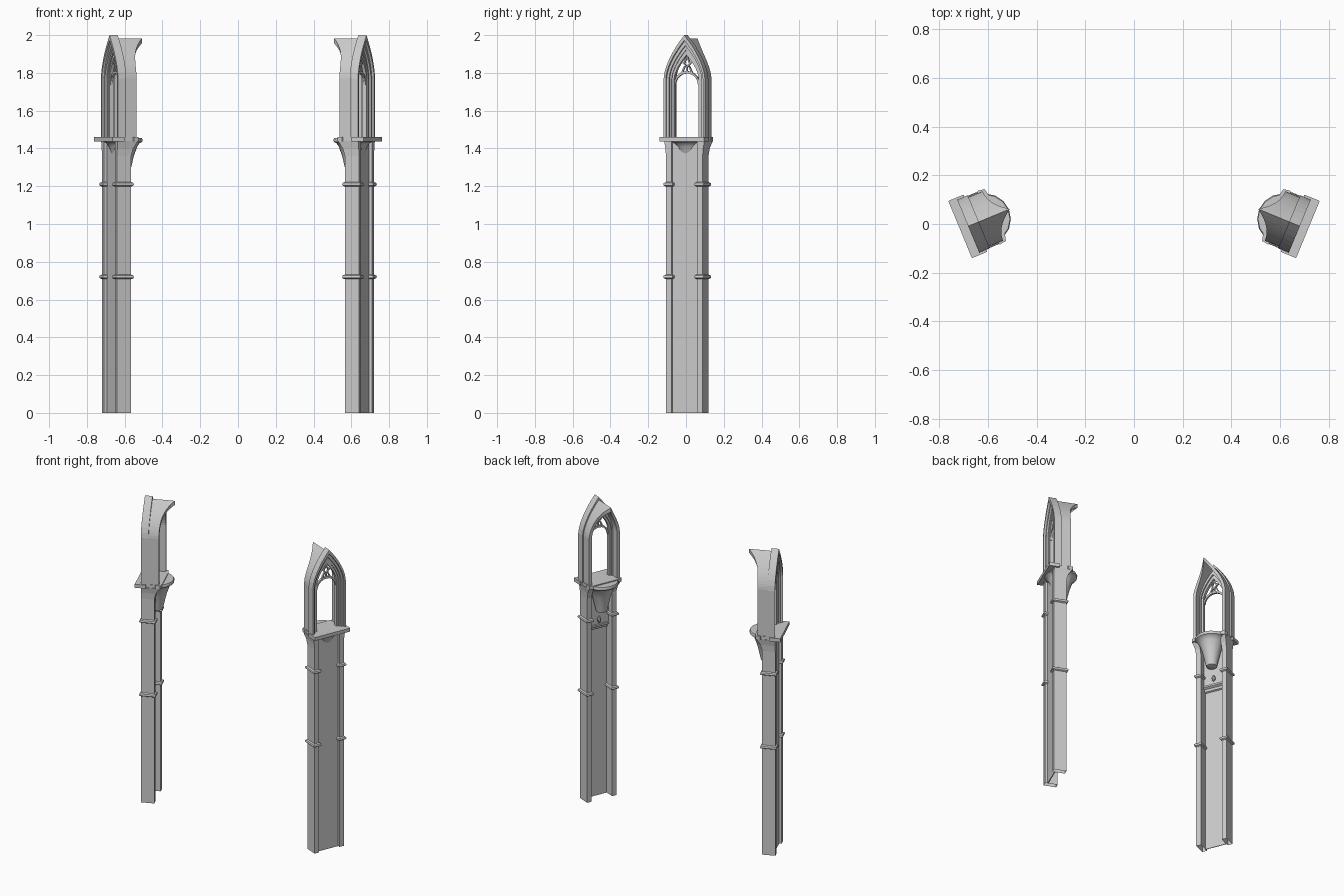
import bpy, bmesh
from math import sin, cos, pi, radians
from mathutils import Vector

if "Cube" in bpy.data.objects:
    bpy.data.objects.remove(bpy.data.objects["Cube"])

ANG = radians(22.5)      # each bay is turned 22.5 degrees
VC = 0.252               # tangential offset of the bay centre line


def P(u, w, z):
    """bay coordinates (outward, sideways, up) -> world"""
    v = VC + w
    return Vector((cos(ANG) * u + sin(ANG) * v, -sin(ANG) * u + cos(ANG) * v, z))


def finish(name, bm, smooth=False):
    bmesh.ops.recalc_face_normals(bm, faces=bm.faces)
    me = bpy.data.meshes.new(name)
    bm.to_mesh(me)
    bm.free()
    ob = bpy.data.objects.new(name, me)
    bpy.context.collection.objects.link(ob)
    ob.modifiers.new("mirror_to_left", 'MIRROR').use_mirror_merge = False
    if smooth:
        bpy.context.view_layer.objects.active = ob
        ob.select_set(True)
        bpy.ops.object.shade_smooth_by_angle(angle=radians(35))
        ob.select_set(False)
    return ob


def loft(name, loops, caps=True, smooth=False):
    """skin closed loops of (u, w, z) points"""
    bm = bmesh.new()
    rows = [[bm.verts.new(P(*p)) for p in loop] for loop in loops]
    n = len(rows[0])
    for a, b in zip(rows, rows[1:]):
        for i in range(n):
            j = (i + 1) % n
            bm.faces.new((a[i], a[j], b[j], b[i]))
    if caps:
        bm.faces.new(rows[0])
        bm.faces.new(rows[-1])
    return finish(name, bm, smooth)


def box(name, u0, u1, w0, w1, z0, z1, caps=True):
    pts = [(u0, w0), (u1, w0), (u1, w1), (u0, w1)]
    return loft(name, [[(u, w, z) for u, w in pts] for z in (z0, z1)], caps)


def band(name, outer, inner, front, back):
    """bar between two (w, z) paths, from depth front to depth back(w)"""
    sections = []
    for (ow, oz), (iw, iz) in zip(outer, inner):
        sections.append([(front, ow, oz), (back(ow), ow, oz),
                         (back(ow), iw, iz), (front, iw, iz)])
    return loft(name, sections)


def arch(half, apex, spring=1.77, n=7):
    """pointed arch path from right foot over the apex to left foot"""
    side = [(half, 1.455)]
    for i in range(n):
        s = i / n
        side.append((half * (1 - s ** 1.65), spring + (apex - spring) * s))
    return side + [(0, apex)] + [(-w, z) for w, z in reversed(side)]


# shaft: two hollow legs with a thin panel between them
for s, side in ((1, "far"), (-1, "near")):
    box(f"leg_{side}", 0.551, 0.632, s * 0.073, s * 0.105, 0, 1.445, caps=False)
    # half-round bands on each leg
    for z in (0.72, 1.21):
        loft(f"leg_band_{side}",
             [[(0.551 - e, s * (0.073 - e), z + h), (0.632 + e, s * (0.073 - e), z + h),
               (0.632 + e, s * (0.105 + e), z + h), (0.551 - e, s * (0.105 + e), z + h)]
              for e, h in ((0.001, -0.012), (0.009, -0.007), (0.011, 0),
                           (0.009, 0.007), (0.001, 0.012))])
    # flared capital under the sill
    loft(f"leg_capital_{side}",
         [[(0.551 - e, s * 0.073, z), (0.632, s * 0.073, z),
           (0.632, s * (0.105 + e * 0.3), z), (0.551 - e, s * (0.105 + e * 0.3), z)]
          for e, z in ((0, 1.36), (0.01, 1.40), (0.035, 1.44))])
box("panel", 0.612, 0.617, -0.075, 0.075, 0, 1.445)
box("upper_panel", 0.592, 0.613, -0.075, 0.075, 1.15, 1.445)
loft("panel_moulding", [[(0.613, w, 1.11), (0.603, w, 1.115), (0.598, w, 1.13),
                         (0.584, w, 1.138), (0.584, w, 1.15), (0.613, w, 1.155)]
                        for w in (-0.074, 0.074)])

# sill slab
half_plan = [(0.668, 0.127), (0.600, 0.127), (0.600, 0.113), (0.545, 0.113),
             (0.540, 0.119), (0.512, 0.115), (0.505, 0.085)]
plan = half_plan + [(u, -w) for u, w in reversed(half_plan)]
loft("sill", [[(u, w, z) for u, w in plan] for z in (1.438, 1.461)])


# round corbel and its drop on the inner side
def lathe(name, u, profile, n=16):
    loft(name, [[(u + r * cos(2 * pi * i / n), r * sin(2 * pi * i / n), z)
                 for i in range(n)] for r, z in profile], smooth=True)


lathe("corbel", 0.555, [(0.022, 1.25), (0.034, 1.255), (0.037, 1.27), (0.046, 1.31),
                        (0.058, 1.36), (0.076, 1.41), (0.088, 1.428), (0.102, 1.435),
                        (0.104, 1.445), (0.100, 1.455)])
lathe("corbel_drop", 0.582, [(0.003, 1.165), (0.010, 1.174), (0.013, 1.185),
                             (0.010, 1.196), (0.005, 1.206)], 8)

# window: moulded arch orders stepping inward
for i, (wo, wi, ao, ai, f, b) in enumerate((
        (0.118, 0.106, 2.000, 1.972, 0.632, 0.585),
        (0.107, 0.093, 1.975, 1.945, 0.619, 0.575),
        (0.094, 0.082, 1.948, 1.922, 0.608, 0.570),
        (0.083, 0.070, 1.925, 1.895, 0.602, 0.580))):
    band(f"arch_order_{i + 1}", arch(wo, ao), arch(wi, ai), f, lambda w, b=b: b)

# vault web flaring inward to a pointed ridge
band("vault_web", arch(0.110, 1.982, n=12), arch(0.090, 1.955, n=12), 0.59,
     lambda w: 0.522 - 0.075 * (1 - abs(w) / 0.11) ** 2.2)

# tracery: rounded head, forked bars and a cusped eye
def arc(rw, rz, z, n=10):
    return [(rw * cos(pi * i / n), z + rz * sin(pi * i / n)) for i in range(n + 1)]


def bar(name, a, b, t=0.0035):
    a, b = Vector(a), Vector(b)
    d = (b - a).normalized() * t
    o = Vector((-d.y, d.x))
    band(name, [a + o, b + o], [a - o, b - o], 0.599, lambda w: 0.587)


band("tracery_head", arc(0.074, 0.075, 1.735), arc(0.065, 0.062, 1.735), 0.6, lambda w: 0.586)
bar("tracery_mullion", (0, 1.80), (0, 1.835))
for s in (1, -1):
    bar("tracery_fork", (0, 1.832), (s * 0.03, 1.862))
    bar("tracery_cusp", (s * 0.03, 1.80), (s * 0.012, 1.835))
    bar("tracery_eye", (s * 0.018, 1.848), (0, 1.885))
